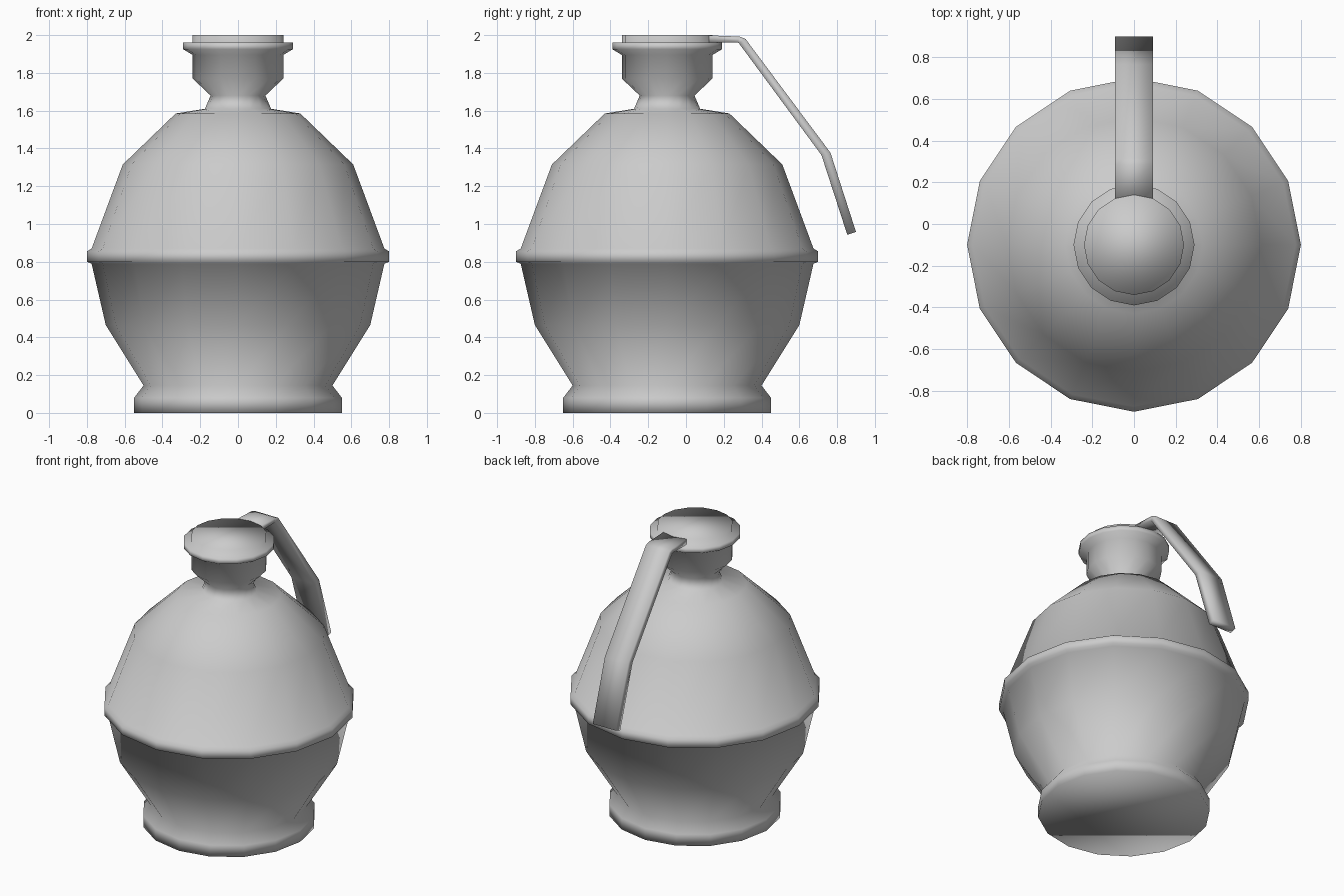
import bpy, bmesh, math

if "Cube" in bpy.data.objects:
    bpy.data.objects.remove(bpy.data.objects["Cube"])

CENTRE_Y = -0.1
SIDES = 16


def finish(name, bm):
    bmesh.ops.recalc_face_normals(bm, faces=bm.faces)
    for f in bm.faces:
        f.smooth = True
    mesh = bpy.data.meshes.new(name)
    bm.to_mesh(mesh)
    bm.free()
    ob = bpy.data.objects.new(name, mesh)
    bpy.context.collection.objects.link(ob)
    return ob


def lathe(name, profile):
    """Turn a (radius, z) profile into a closed 16-sided solid."""
    bm = bmesh.new()
    rings = []
    for r, z in profile:
        angles = [2 * math.pi * i / SIDES for i in range(SIDES)]
        rings.append([bm.verts.new((r * math.cos(a), CENTRE_Y + r * math.sin(a), z))
                      for a in angles])
    for low, high in zip(rings, rings[1:]):
        for i in range(SIDES):
            j = (i + 1) % SIDES
            bm.faces.new((low[i], low[j], high[j], high[i]))
    bm.faces.new(rings[0])
    bm.faces.new(rings[-1])
    return finish(name, bm)


def strip(name, outer, inner, half_width):
    """Bent bar from matching outer and inner (y, z) side outlines."""
    bm = bmesh.new()
    sections = []
    for (yo, zo), (yi, zi) in zip(outer, inner):
        sections.append([bm.verts.new(p) for p in (
            (-half_width, yo, zo), (half_width, yo, zo),
            (half_width, yi, zi), (-half_width, yi, zi))])
    for a, b in zip(sections, sections[1:]):
        for i in range(4):
            j = (i + 1) % 4
            bm.faces.new((a[i], a[j], b[j], b[i]))
    bm.faces.new(sections[0])
    bm.faces.new(sections[-1])
    return finish(name, bm)


# Body with foot, waist band, shoulder, neck, collar and rim
lathe("body", [
    (0.55, 0.0), (0.55, 0.08), (0.50, 0.145), (0.70, 0.465), (0.775, 0.79),
    (0.80, 0.80), (0.80, 0.855), (0.775, 0.87), (0.61, 1.315), (0.33, 1.585),
    (0.175, 1.61), (0.145, 1.68), (0.24, 1.77), (0.24, 1.895), (0.29, 1.925),
    (0.29, 1.96), (0.24, 1.96), (0.24, 2.0)])

# Lever running from the cap down the back
strip("lever",
      [(0.115, 1.999), (0.285, 1.992), (0.315, 1.98), (0.765, 1.377), (0.90, 0.958)],
      [(0.115, 1.962), (0.272, 1.961), (0.28, 1.957), (0.717, 1.365), (0.854, 0.943)],
      0.09)
